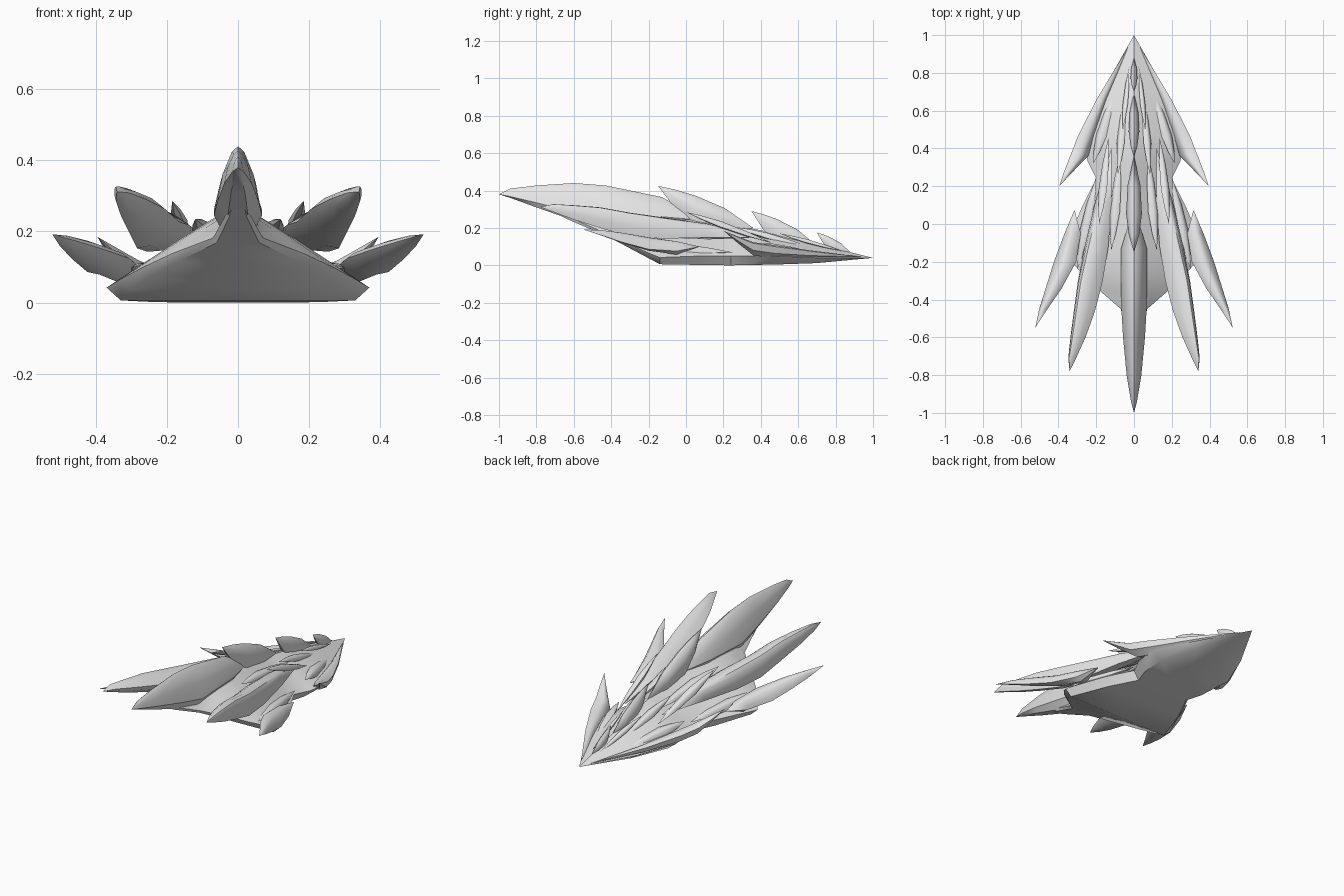
import bpy, bmesh, math
from mathutils import Vector

grey = bpy.data.materials.new("pale_grey")
grey.diffuse_color = (0.8, 0.8, 0.8, 1)


def loft(name, rings, mirrored=False, angle=40):
    """Skin a list of equal-length closed rings and cap both ends."""
    bm = bmesh.new()
    rows = [[bm.verts.new(p) for p in ring] for ring in rings]
    n = len(rows[0])
    for a, b in zip(rows, rows[1:]):
        for i in range(n):
            j = (i + 1) % n
            bm.faces.new((a[i], a[j], b[j], b[i]))
    bm.faces.new(rows[0])
    bm.faces.new(rows[-1])
    bmesh.ops.remove_doubles(bm, verts=bm.verts, dist=0.0005)
    bmesh.ops.recalc_face_normals(bm, faces=bm.faces)
    mesh = bpy.data.meshes.new(name)
    bm.to_mesh(mesh)
    bm.free()
    mesh.materials.append(grey)
    obj = bpy.data.objects.new(name, mesh)
    bpy.context.collection.objects.link(obj)
    bpy.ops.object.select_all(action='DESELECT')
    obj.select_set(True)
    bpy.context.view_layer.objects.active = obj
    bpy.ops.object.shade_smooth_by_angle(angle=math.radians(angle))
    if mirrored:
        mod = obj.modifiers.new("mirror", 'MIRROR')
        mod.use_mirror_merge = False
    return obj


def shard(name, stations, roll=0, mirrored=True):
    """Pointed blade; station = x, y, z, half width, rise of ridge, keel depth."""
    r = math.radians(roll)
    side = Vector((math.cos(r), 0, math.sin(r)))
    up = Vector((-math.sin(r), 0, math.cos(r)))
    section = [(-1, 0), (-0.74, 0.5), (-0.3, 0.9), (0, 1), (0.3, 0.9),
               (0.74, 0.5), (1, 0), (0.5, -0.9), (-0.5, -0.9)]
    rings = []
    for x, y, z, w, rise, keel in stations:
        c = Vector((x, y, z))
        rings.append([c + side * w * u + up * (rise if v > 0 else keel) * v
                      for u, v in section])
    return loft(name, rings, mirrored)


# Hull: y, half width, edge z, crest z, floor half width, floor z
hull = [(1.0, 0.0, 0.04, 0.04, 0.0, 0.04),
        (0.70, 0.17, 0.04, 0.115, 0.13, 0.012),
        (0.47, 0.27, 0.05, 0.175, 0.21, 0.004),
        (0.33, 0.245, 0.05, 0.20, 0.20, 0.002),
        (0.24, 0.20, 0.05, 0.22, 0.17, 0.0),
        (0.08, 0.28, 0.05, 0.25, 0.25, 0.002),
        (-0.14, 0.37, 0.042, 0.275, 0.33, 0.006),
        (-0.20, 0.33, 0.066, 0.28, 0.30, 0.038),
        (-0.27, 0.27, 0.098, 0.28, 0.245, 0.075),
        (-0.35, 0.185, 0.138, 0.275, 0.165, 0.118),
        (-0.45, 0.07, 0.182, 0.27, 0.06, 0.168),
        (-0.62, 0.03, 0.255, 0.31, 0.025, 0.24),
        (-0.80, 0.0, 0.33, 0.33, 0.0, 0.33)]
loft("hull", [[(-w, y, e), (-w * .5, y, e + (t - e) * .52), (0, y, t),
               (w * .5, y, e + (t - e) * .52), (w, y, e),
               (f, y, b), (0, y, b), (-f, y, b)]
              for y, w, e, t, f, b in hull])

# Long central tail spike with a flat sloping underside
shard("tail_spike", [(0, 0.10, 0.24, 0.0, 0.0, 0.0),
                     (0, -0.13, 0.26, 0.068, 0.105, 0.06),
                     (0, -0.43, 0.245, 0.068, 0.182, 0.07),
                     (0, -0.60, 0.285, 0.058, 0.155, 0.05),
                     (0, -0.80, 0.335, 0.039, 0.092, 0.028),
                     (0, -0.94, 0.368, 0.016, 0.042, 0.008),
                     (0, -1.0, 0.38, 0.0, 0.0, 0.0)], mirrored=False)

# Three overlapping dorsal fins along the centreline, swept up at the back
for i, (y0, z0, y1, z1, w) in enumerate([(0.36, 0.20, -0.15, 0.425, 0.042),
                                         (0.70, 0.105, 0.35, 0.29, 0.028),
                                         (0.88, 0.07, 0.70, 0.175, 0.018)]):
    d, h = y0 - y1, z1 - z0
    shard(f"dorsal_fin_{i + 1}",
          [(0, y0, z0, 0, 0, 0),
           (0, y0 - d * .3, z0 + h * .20, w * .8, h * .27, h * .35),
           (0, y0 - d * .6, z0 + h * .42, w, h * .34, h * .45),
           (0, y0 - d * .82, z0 + h * .70, w * .65, h * .21, h * .26),
           (0, y1, z1, 0, 0, 0)], mirrored=False)

# Upper pair of tail spikes
shard("upper_spike", [(0.12, 0.40, 0.15, 0.0, 0.0, 0.0),
                      (0.16, 0.12, 0.175, 0.05, 0.05, 0.03),
                      (0.195, -0.12, 0.18, 0.07, 0.085, 0.02),
                      (0.225, -0.30, 0.19, 0.07, 0.105, 0.015),
                      (0.257, -0.46, 0.232, 0.06, 0.09, 0.015),
                      (0.293, -0.60, 0.267, 0.043, 0.062, 0.012),
                      (0.325, -0.71, 0.297, 0.022, 0.035, 0.008),
                      (0.341, -0.78, 0.312, 0.0, 0.0, 0.0)], roll=-32)

# Lower pair of tail spikes
shard("lower_spike", [(0.315, 0.075, 0.10, 0.0, 0.0, 0.0),
                      (0.325, -0.05, 0.09, 0.045, 0.04, 0.03),
                      (0.365, -0.20, 0.105, 0.062, 0.045, 0.02),
                      (0.425, -0.34, 0.137, 0.045, 0.038, 0.012),
                      (0.48, -0.45, 0.167, 0.023, 0.022, 0.006),
                      (0.523, -0.55, 0.192, 0.0, 0.0, 0.0)], roll=-18)

# Forward winglets with raised tips
shard("winglet", [(0.03, 0.94, 0.045, 0.0, 0.0, 0.0),
                  (0.17, 0.66, 0.06, 0.032, 0.02, 0.02),
                  (0.25, 0.47, 0.075, 0.052, 0.032, 0.03),
                  (0.29, 0.36, 0.09, 0.055, 0.03, 0.03),
                  (0.345, 0.28, 0.135, 0.028, 0.018, 0.015),
                  (0.396, 0.2, 0.185, 0.0, 0.0, 0.0)], roll=30)

# Layered blades on the back, fanning out from the nose
blades = {"inner_front_blade": ((0.025, 0.84, 0.075), (0.06, 0.50, 0.17), 0.016),
          "middle_front_blade": ((0.05, 0.68, 0.09), (0.085, 0.26, 0.205), 0.024),
          "outer_front_blade": ((0.11, 0.69, 0.065), (0.215, 0.32, 0.11), 0.034),
          "inner_rear_blade": ((0.075, 0.37, 0.16), (0.12, -0.14, 0.235), 0.032),
          "outer_rear_blade": ((0.135, 0.46, 0.12), (0.185, 0.0, 0.285), 0.026),
          "flank_blade": ((0.20, 0.25, 0.07), (0.30, -0.24, 0.10), 0.035)}
for name, (a, b, w) in blades.items():
    a, b = Vector(a), Vector(b)
    shape = [(0, 0), (.3, .75), (.6, 1), (.82, .6), (1, 0)]
    shard(name, [(*a.lerp(b, t), w * s, w * s * .7, w * s * .6)
                 for t, s in shape], roll=-32)
